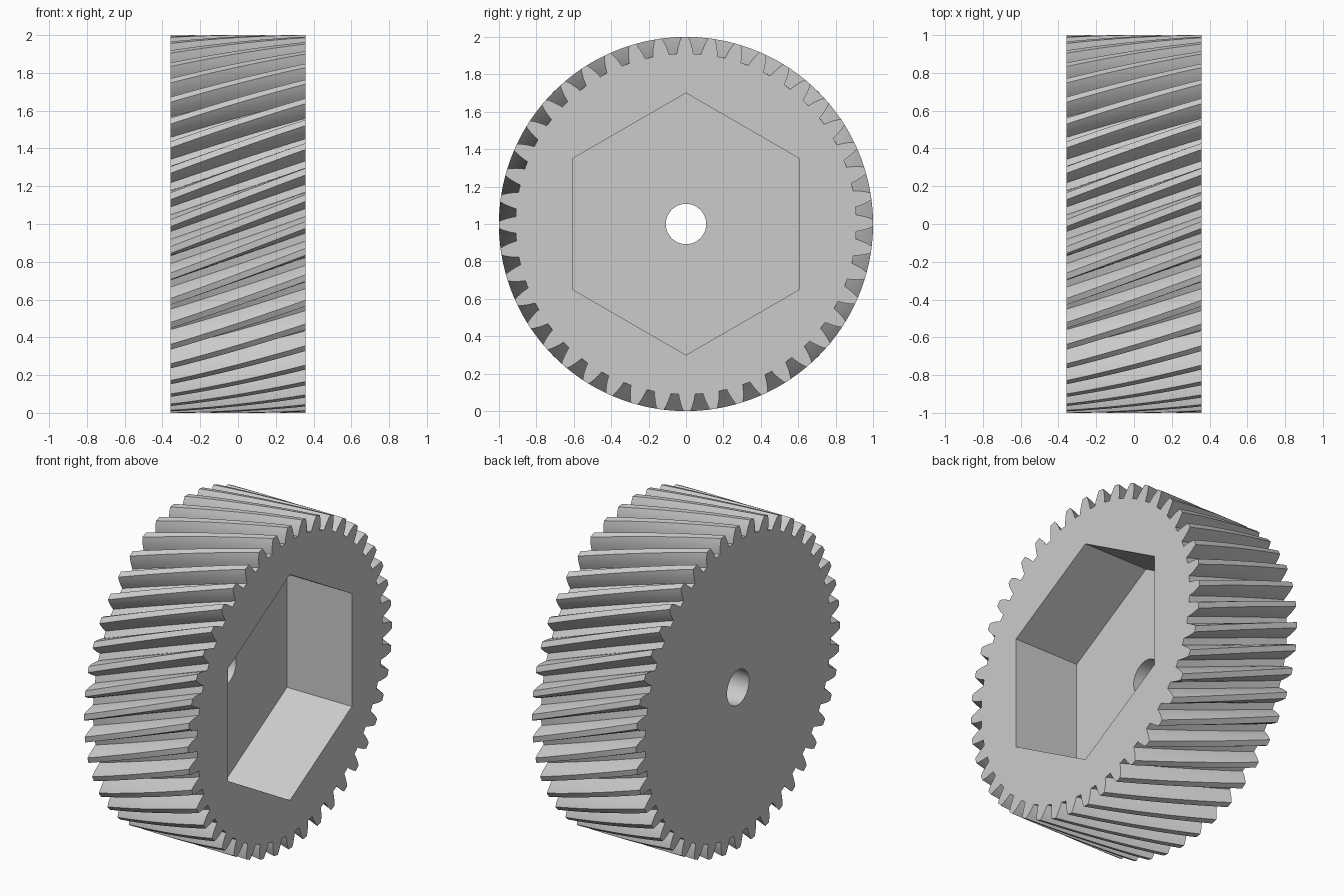
import bpy
import bmesh
from math import sin, cos, pi, radians

cube = bpy.data.objects.get("Cube")
if cube:
    bpy.data.objects.remove(cube, do_unlink=True)

# Main dimensions
TEETH = 44
HALF_WIDTH = 0.357
TWIST = radians(15.8)
STEPS = 14
POCKET_DEPTH = 0.445
HEX_RADIUS = 0.70
BORE_RADIUS = 0.108
# Half a tooth: radius and half angle in degrees, from root to tip
FLANK = [(0.911, 2.78), (0.935, 2.45), (0.959, 2.03), (0.98, 1.58), (1.0, 1.05)]

bm = bmesh.new()


def ring(x, polar):
    """Closed loop of vertices around the x axis; angles run from the top."""
    return [bm.verts.new((x, r * sin(a), 1 + r * cos(a))) for r, a in polar]


def regular(radius, sides):
    return [(radius, 2 * pi * i / sides) for i in range(sides)]


def bridge(a, b):
    n = len(a)
    for i in range(n):
        j = (i + 1) % n
        bm.faces.new((a[i], a[j], b[j], b[i]))


def fill(*loops):
    """Flat face between an outer loop and a hole."""
    edges = []
    for loop in loops:
        for a, b in zip(loop, loop[1:] + loop[:1]):
            edges.append(bm.edges.get((a, b)) or bm.edges.new((a, b)))
    bmesh.ops.triangle_fill(bm, use_beauty=True, edges=edges, normal=(1, 0, 0))


def gear_outline(turn):
    points = []
    for t in range(TEETH):
        mid = 2 * pi * t / TEETH + turn
        points += [(r, mid - radians(a)) for r, a in FLANK]
        points.append((FLANK[-1][0], mid))
        points += [(r, mid + radians(a)) for r, a in reversed(FLANK)]
    return points


# Helical toothed rim
layers = []
for s in range(STEPS + 1):
    f = s / STEPS - 0.5
    layers.append(ring(2 * HALF_WIDTH * f, gear_outline(TWIST * f)))
for a, b in zip(layers, layers[1:]):
    bridge(a, b)

# Hexagonal pocket and round bore
floor_x = HALF_WIDTH - POCKET_DEPTH
hex_mouth = ring(HALF_WIDTH, regular(HEX_RADIUS, 6))
hex_floor = ring(floor_x, regular(HEX_RADIUS, 6))
bore_inner = ring(floor_x, regular(BORE_RADIUS, 48))
bore_outer = ring(-HALF_WIDTH, regular(BORE_RADIUS, 48))
bridge(hex_mouth, hex_floor)
bridge(bore_inner, bore_outer)

# End faces and pocket floor
fill(layers[-1], hex_mouth)
fill(hex_floor, bore_inner)
fill(layers[0], bore_outer)

bmesh.ops.recalc_face_normals(bm, faces=bm.faces[:])
mesh = bpy.data.meshes.new("helical_gear")
bm.to_mesh(mesh)
bm.free()

gear = bpy.data.objects.new("helical_gear", mesh)
bpy.context.collection.objects.link(gear)

# Plain grey finish
grey = bpy.data.materials.new("light_grey")
grey.use_nodes = True
colour = (0.6, 0.6, 0.6, 1)
grey.diffuse_color = colour
grey.node_tree.nodes["Principled BSDF"].inputs["Base Color"].default_value = colour
mesh.materials.append(grey)

bpy.ops.object.select_all(action='DESELECT')
gear.select_set(True)
bpy.context.view_layer.objects.active = gear
bpy.ops.object.shade_smooth_by_angle(angle=radians(30))
